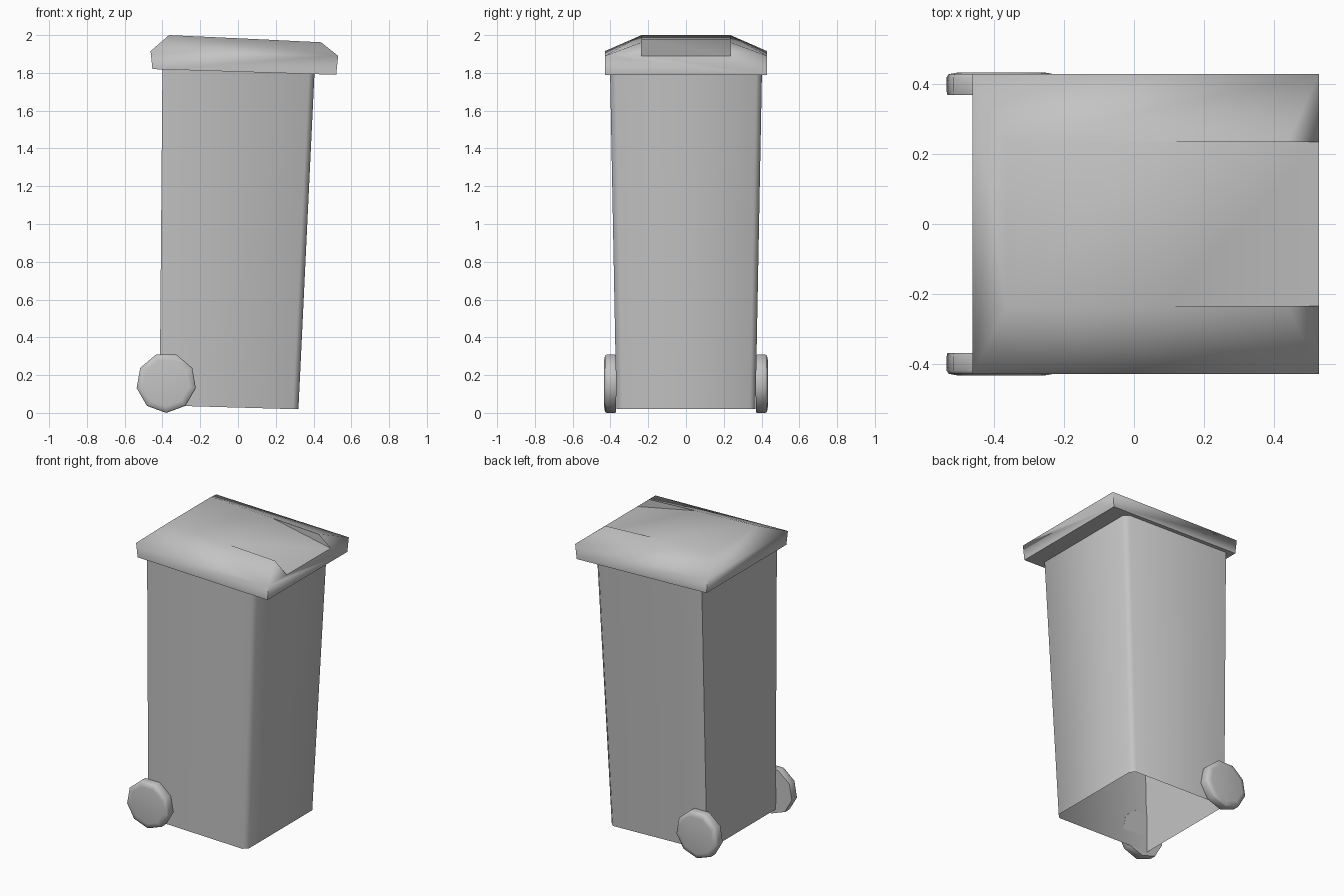
import bpy
import bmesh
from math import radians, sin, cos, pi

cube = bpy.data.objects.get("Cube")
if cube:
    bpy.data.objects.remove(cube, do_unlink=True)

grey = bpy.data.materials.new("mid grey plastic")
grey.use_nodes = True
COLOUR = (0.55, 0.55, 0.55, 1)
grey.diffuse_color = COLOUR
grey.node_tree.nodes["Principled BSDF"].inputs["Base Color"].default_value = COLOUR


def finish(name, bm, angle, recalc=True):
    """Turn a bmesh into a smooth shaded object."""
    if recalc:
        bmesh.ops.recalc_face_normals(bm, faces=bm.faces)
    mesh = bpy.data.meshes.new(name)
    bm.to_mesh(mesh)
    bm.free()
    mesh.materials.append(grey)
    obj = bpy.data.objects.new(name, mesh)
    bpy.context.collection.objects.link(obj)
    bpy.ops.object.select_all(action='DESELECT')
    obj.select_set(True)
    bpy.context.view_layer.objects.active = obj
    bpy.ops.object.shade_smooth_by_angle(angle=radians(angle))
    return obj


def add_loop(bm, points):
    return [bm.verts.new(p) for p in points]


def bridge(bm, lower, upper):
    n = len(lower)
    for i in range(n):
        j = (i + 1) % n
        bm.faces.new((lower[i], lower[j], upper[j], upper[i]))


# Tapered bin body, open underneath, with the two +x corners chamfered
def body_outline(x0, x1, y, z0, z1, c=0.03):
    return [(x0, -y, z0), (x1 - c, -y, z1), (x1, -y + c, z1),
            (x1, y - c, z1), (x1 - c, y, z1), (x0, y, z0)]


bm = bmesh.new()
bottom = add_loop(bm, body_outline(-0.415, 0.32, 0.368, 0.04, 0.02))
top = add_loop(bm, body_outline(-0.40, 0.405, 0.402, 1.83, 1.80))
bridge(bm, bottom, top)
finish("bin_body", bm, 60, recalc=False)


# Lid: rim, hipped edges and a sloping top with a wedge-shaped recess
def rectangle(x0, x1, y, z0, z1):
    return [(x0, -y, z0), (x1, -y, z1), (x1, y, z1), (x0, y, z0)]


bm = bmesh.new()
under = add_loop(bm, rectangle(-0.453, 0.52, 0.428, 1.82, 1.79))
rim = add_loop(bm, rectangle(-0.463, 0.53, 0.43, 1.915, 1.89))
ridge = add_loop(bm, rectangle(-0.365, 0.44, 0.235, 2.0, 1.962))
step = add_loop(bm, [(0.09, -0.235, 1.979), (0.09, 0.235, 1.979)])
lip = add_loop(bm, [(0.53, -0.235, 1.89), (0.53, 0.235, 1.89)])
bm.faces.new(under[::-1])
for a, b in ((0, 1), (2, 3), (3, 0)):
    bm.faces.new((under[a], under[b], rim[b], rim[a]))
bm.faces.new((under[1], under[2], rim[2], lip[1], lip[0], rim[1]))
bm.faces.new((rim[3], rim[0], ridge[0], ridge[3]))
bm.faces.new((ridge[0], step[0], step[1], ridge[3]))
for side, (back, front) in enumerate(((0, 1), (3, 2))):
    bm.faces.new((rim[back], rim[front], ridge[front], step[side], ridge[back]))
    bm.faces.new((rim[front], lip[side], ridge[front]))
    bm.faces.new((step[side], ridge[front], lip[side]))
bm.faces.new((step[0], lip[0], lip[1], step[1]))
finish("lid", bm, 70)


# Nine-sided wheels with a slightly raised hub disc
def wheel(name, side):
    bm = bmesh.new()
    profile = [(0.157, 0.37), (0.159, 0.38), (0.159, 0.42), (0.153, 0.429), (0.125, 0.434)]
    loops = []
    for r, y in profile:
        angles = [2 * pi * i / 9 - pi / 2 for i in range(9)]
        loops.append(add_loop(bm, [(-0.38 + r * cos(a), side * y, 0.159 + r * sin(a))
                                   for a in angles]))
    for lower, upper in zip(loops, loops[1:]):
        bridge(bm, lower, upper)
    bm.faces.new(loops[0])
    bm.faces.new(loops[-1])
    finish(name, bm, 60)


wheel("right_wheel", -1)
wheel("left_wheel", 1)
